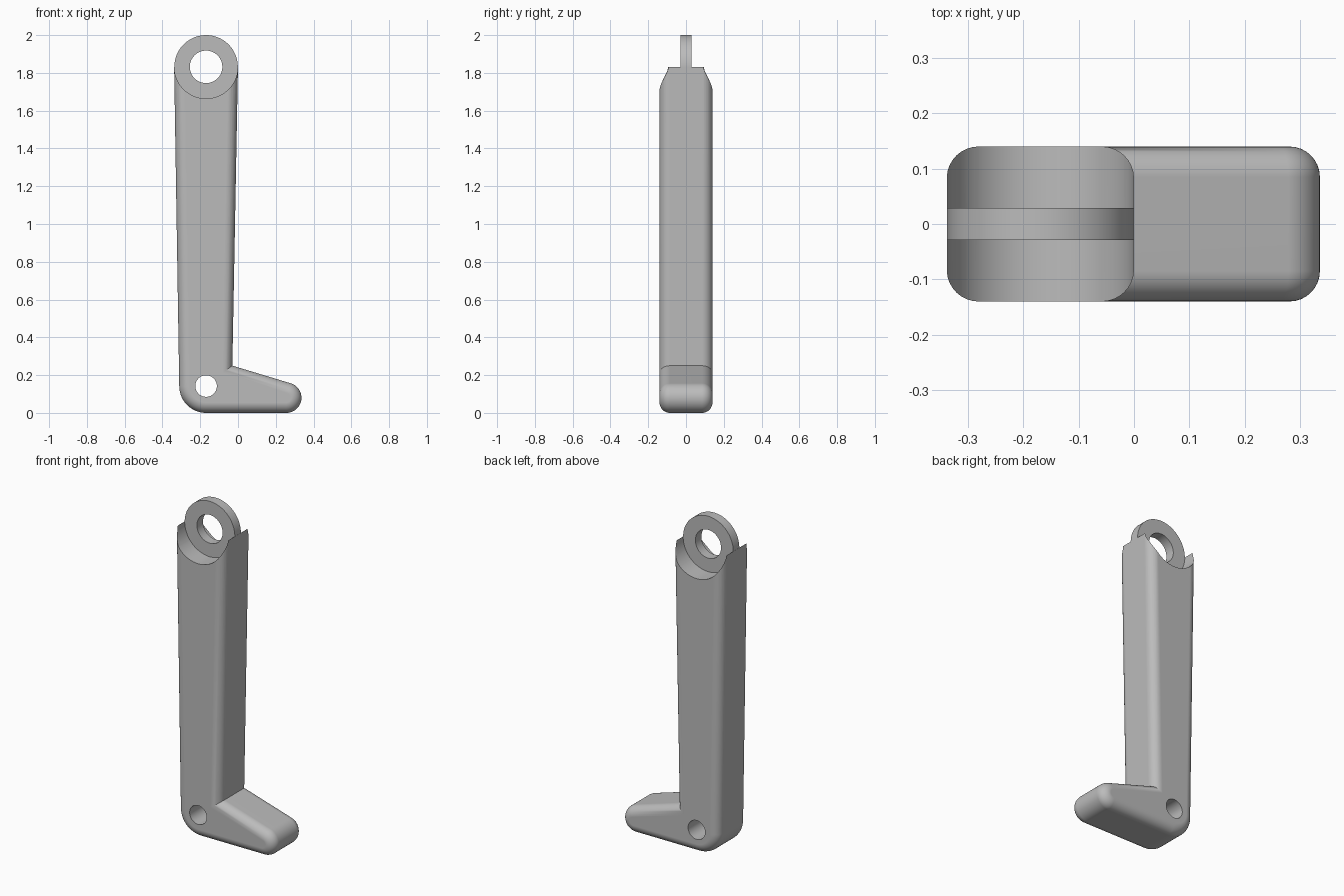
import bpy, bmesh
from math import sin, cos, pi, radians
from mathutils import Vector

if "Cube" in bpy.data.objects:
    bpy.data.objects.remove(bpy.data.objects["Cube"], do_unlink=True)

HALF, ROUND = 0.14, 0.055          # half thickness and edge radius
EYE = (-0.169, 1.832)              # ring centre
PIN = (-0.169, 0.142)              # pin hole centre
RING_R, EYE_R, PIN_R, RING_HALF = 0.168, 0.086, 0.057, 0.029

grey = bpy.data.materials.new("plain grey")
grey.use_nodes = True
grey.diffuse_color = (0.5, 0.5, 0.5, 1)
grey.node_tree.nodes["Principled BSDF"].inputs["Base Color"].default_value = (0.5, 0.5, 0.5, 1)


def arc(center, r, a0, a1, n):
    """Points on an arc, angles in degrees."""
    return [Vector((center[0] + r * cos(radians(a0 + (a1 - a0) * i / n)),
                    center[1] + r * sin(radians(a0 + (a1 - a0) * i / n)))) for i in range(n + 1)]


def inset(points, d):
    """Move a counter-clockwise outline inward by d with mitred corners."""
    out = []
    for i, p in enumerate(points):
        a = (p - points[i - 1]).normalized()
        b = (points[(i + 1) % len(points)] - p).normalized()
        na, nb = Vector((-a.y, a.x)), Vector((-b.y, b.x))
        out.append(p + (na + nb) * d / (1 + na.dot(nb)))
    return out


def loft(bm, layers, closed=False):
    """Skin a list of (outline, y) layers, with caps or joined end to end."""
    rings = [[bm.verts.new((p.x, y, p.y)) for p in pts] for pts, y in layers]
    pairs = list(zip(rings, rings[1:])) + ([(rings[-1], rings[0])] if closed else [])
    for r, s in pairs:
        for i in range(len(r)):
            bm.faces.new((r[i - 1], r[i], s[i], s[i - 1]))
    if not closed:
        bm.faces.new(rings[0])
        bm.faces.new(rings[-1])
    bmesh.ops.recalc_face_normals(bm, faces=bm.faces)


def make(name, bm):
    mesh = bpy.data.meshes.new(name)
    bm.to_mesh(mesh)
    bm.free()
    mesh.materials.append(grey)
    obj = bpy.data.objects.new(name, mesh)
    bpy.context.collection.objects.link(obj)
    return obj


def activate(obj):
    bpy.ops.object.select_all(action='DESELECT')
    obj.select_set(True)
    bpy.context.view_layer.objects.active = obj


def drill(obj, center, r):
    """Cut a round hole through obj along y."""
    bm = bmesh.new()
    circle = arc(center, r, 0, 360, 96)[:-1]
    loft(bm, [(circle, -0.3), (circle, 0.3)])
    cutter = make("hole_cutter", bm)
    cutter.hide_render = True
    mod = obj.modifiers.new("hole", 'BOOLEAN')
    mod.operation, mod.object, mod.solver = 'DIFFERENCE', cutter, 'EXACT'
    activate(obj)
    bpy.ops.object.modifier_apply(modifier=mod.name)
    bpy.data.objects.remove(cutter, do_unlink=True)


# Leg and foot: one outline with rounded front and back edges
outline = (arc(PIN, 0.142, 181, 270, 20)
           + arc((0.256, 0.08), 0.08, -90, 73, 28)
           + [Vector((-0.03, 0.25)), Vector((0.002, 1.95)), Vector((-0.34, 1.95))])
steps = 8
front = []
for k in range(steps + 1):
    t = k / steps * pi / 2
    front.append((inset(outline, ROUND * (1 - sin(t))), -HALF + ROUND * (1 - cos(t))))
bm = bmesh.new()
loft(bm, front + [(pts, -y) for pts, y in reversed(front)])
# Square off the top level with the ring centre
cut = bmesh.ops.bisect_plane(bm, geom=bm.verts[:] + bm.edges[:] + bm.faces[:],
                             plane_co=(0, 0, EYE[1]), plane_no=(0, 0, 1), clear_outer=True)
bmesh.ops.contextual_create(
    bm, geom=[e for e in cut["geom_cut"] if isinstance(e, bmesh.types.BMEdge)])
bmesh.ops.recalc_face_normals(bm, faces=bm.faces)
leg = make("leg_and_foot", bm)
drill(leg, EYE, RING_R)
drill(leg, PIN, PIN_R)

# Flat ring seated in the saddle
bm = bmesh.new()
outer = arc(EYE, RING_R, 0, 360, 96)[:-1]
inner = arc(EYE, EYE_R, 0, 360, 96)[:-1]
loft(bm, [(outer, -RING_HALF), (outer, RING_HALF), (inner, RING_HALF), (inner, -RING_HALF)], True)
ring = make("top_ring", bm)

for obj in (leg, ring):
    activate(obj)
    bpy.ops.object.shade_smooth_by_angle(angle=radians(30))
    normals = obj.modifiers.new("clean_normals", 'WEIGHTED_NORMAL')
    normals.keep_sharp = True
